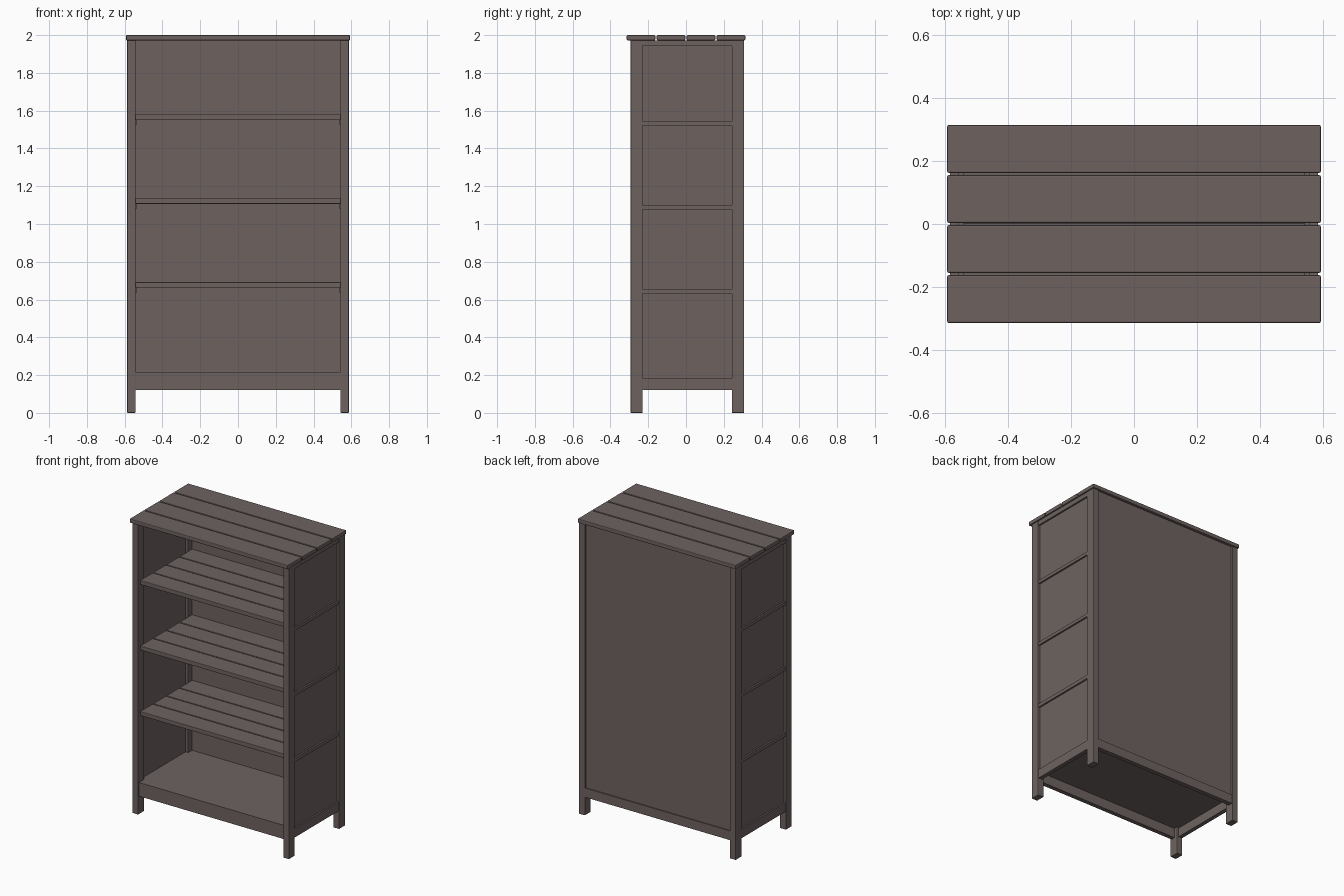
import bpy

if "Cube" in bpy.data.objects:
    bpy.data.objects.remove(bpy.data.objects["Cube"])

paint = bpy.data.materials.new("grey_brown_paint")
paint.diffuse_color = (0.155, 0.124, 0.117, 1)
paint.use_nodes = True
paint.node_tree.nodes["Principled BSDF"].inputs["Base Color"].default_value = paint.diffuse_color


def box(name, x0, x1, y0, y1, z0, z1, bevel=0.0):
    """Axis-aligned board given by its limits, with optional eased edges."""
    bpy.ops.mesh.primitive_cube_add(
        size=1, location=((x0 + x1) / 2, (y0 + y1) / 2, (z0 + z1) / 2))
    ob = bpy.context.object
    ob.name = name
    ob.scale = (x1 - x0, y1 - y0, z1 - z0)
    bpy.ops.object.transform_apply(location=False, rotation=False, scale=True)
    ob.data.materials.append(paint)
    if bevel:
        mod = ob.modifiers.new("eased_edges", 'BEVEL')
        mod.width = bevel
        mod.segments = 2
    return ob


def side_box(name, x0, x1, *limits, bevel=0.0):
    """Same board on the right and mirrored on the left."""
    box("right_" + name, x0, x1, *limits, bevel)
    box("left_" + name, -x1, -x0, *limits, bevel)


def slats(name, half_width, y0, y1, z0, z1, gap, bevel):
    """Four parallel boards filling y0..y1."""
    w = (y1 - y0 - 3 * gap) / 4
    for i in range(4):
        a = y0 + i * (w + gap)
        box(f"{name}_{i + 1}", -half_width, half_width, a, a + w, z0, z1, bevel)


OUT, IN = 0.587, 0.543           # outer and inner leg faces
F0, F1, B0, B1 = -0.293, -0.230, 0.243, 0.307
TOP = 1.972

# Legs
side_box("front_leg", IN, OUT, F0, F1, 0, TOP, bevel=0.003)
side_box("back_leg", IN, OUT, B0, B1, 0, TOP, bevel=0.003)

# Side rails and recessed side panels
for i, (z0, z1) in enumerate([(0.122, 0.184), (0.632, 0.656), (1.078, 1.100),
                              (1.522, 1.544), (1.942, TOP)]):
    side_box(f"side_rail_{i + 1}", 0.556, 0.584, F1 - 0.002, B0 + 0.002, z0, z1)
side_box("side_panel", 0.564, 0.573, F1 - 0.01, B0 + 0.01, 0.15, TOP)

# Back panel and bottom rails
box("back_panel", -IN - 0.005, IN + 0.005, 0.284, 0.296, 0.16, TOP)
box("back_bottom_rail", -IN - 0.002, IN + 0.002, 0.272, 0.303, 0.122, 0.184)
box("front_bottom_rail", -IN - 0.002, IN + 0.002, -0.284, -0.255, 0.122, 0.188)

# Solid bottom shelf: front lip between legs, wider body between panels
box("bottom_shelf", -IN, IN, -0.286, 0.285, 0.188, 0.216)
box("bottom_shelf_body", -0.566, 0.566, F1, B0, 0.1885, 0.2155)

# Slatted shelves
for i, z in enumerate((0.663, 1.107, 1.551)):
    slats(f"shelf_{i + 1}_slat", IN, -0.272, 0.284, z, z + 0.029, 0.007, 0.003)
    side_box(f"shelf_{i + 1}_support", 0.535, 0.566, F1, B0, z - 0.025, z + 0.002)

# Slatted top
slats("top_board", 0.593, -0.314, 0.314, TOP, 2.0, 0.007, 0.005)
